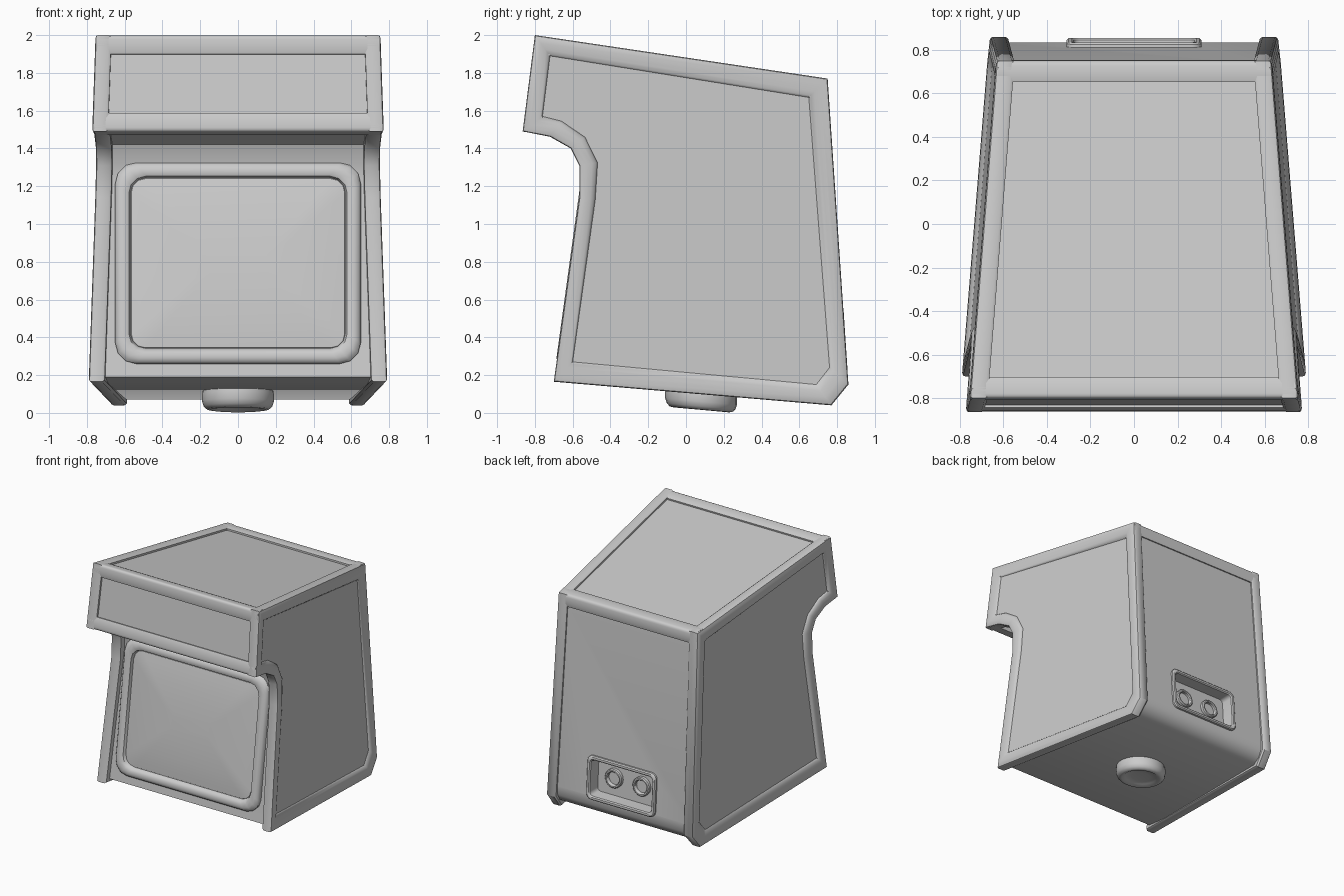
import bpy, bmesh, math
from mathutils import Vector

if "Cube" in bpy.data.objects:
    bpy.data.objects.remove(bpy.data.objects["Cube"])


def half_width(y, z):
    # cabinet narrows towards the back and slightly towards the top
    return 0.738 - 0.083 * y - 0.024 * z


def finish(name, bm):
    bmesh.ops.recalc_face_normals(bm, faces=bm.faces)
    me = bpy.data.meshes.new(name)
    bm.to_mesh(me)
    bm.free()
    ob = bpy.data.objects.new(name, me)
    bpy.context.collection.objects.link(ob)
    return ob


def loft(name, rings, closed=False):
    # joins equal-length point loops; caps the ends, or closes into a hoop
    bm = bmesh.new()
    vs = [[bm.verts.new(p) for p in r] for r in rings]
    n = len(vs[0])
    for i in range(len(vs) if closed else len(vs) - 1):
        a, b = vs[i], vs[(i + 1) % len(vs)]
        for j in range(n):
            k = (j + 1) % n
            bm.faces.new((a[j], a[k], b[k], b[j]))
    if not closed:
        bm.faces.new(vs[0])
        bm.faces.new(vs[-1])
    return finish(name, bm)


def extrude(name, prof, inset):
    # side profile (y, z) stretched across the tapered width
    return loft(name, [[(s * (half_width(y, z) - inset), y, z) for y, z in prof]
                       for s in (-1, 1)])


def round_rect(hw, z0, z1, r, place, depth, seg=3):
    pts = []
    corners = ((hw - r, z1 - r, 0), (r - hw, z1 - r, 90),
               (r - hw, z0 + r, 180), (hw - r, z0 + r, 270))
    for cx, cz, a0 in corners:
        for i in range(seg + 1):
            a = math.radians(a0 + 90 * i / seg)
            pts.append(place(cx + r * math.cos(a), cz + r * math.sin(a), depth))
    return pts


# side frames: softened moulding following the cabinet outline
outer = [(-0.80, 2.0), (0.75, 1.77), (0.86, 0.15), (0.77, 0.04), (-0.70, 0.165),
         (-0.565, 1.14), (-0.565, 1.31), (-0.61, 1.40), (-0.72, 1.462), (-0.865, 1.49)]
inner = [(-0.72, 1.89), (0.65, 1.67), (0.76, 0.24), (0.69, 0.15), (-0.60, 0.27),
         (-0.48, 1.13), (-0.468, 1.325), (-0.535, 1.46), (-0.66, 1.545), (-0.76, 1.57)]
section = [(1, 0.022), (0.9, 0.01), (0.7, 0.002), (0.4, 0), (0.15, 0.001), (0.04, 0.006),
           (0, 0.016), (0, 0.072), (0.08, 0.085), (1, 0.085)]
for side, s in (("left", -1), ("right", 1)):
    rings = []
    for p, q in zip(outer, inner):
        ring = []
        for t, d in section:
            y, z = p[0] + (q[0] - p[0]) * t, p[1] + (q[1] - p[1]) * t
            ring.append((s * (half_width(y, z) - d), y, z))
        rings.append(ring)
    loft(side + "_frame", rings, closed=True)

# cabinet body, set slightly back inside the frames
body = extrude("body", [
    (-0.782, 1.974), (0.732, 1.749), (0.833, 0.23), (0.828, 0.16), (0.795, 0.105),
    (0.73, 0.07), (-0.45, 0.155), (-0.655, 0.19), (-0.515, 1.2), (-0.52, 1.32),
    (-0.56, 1.42), (-0.70, 1.485), (-0.838, 1.53)], 0.022)

# cross bars at the three upper corners
for name, i in (("top_front_bar", 0), ("top_rear_bar", 1), ("sign_lower_bar", 9)):
    P, Q = Vector(outer[i]), Vector(inner[i])
    e1 = (Vector(outer[i - 1]) - P).normalized()
    e2 = (Vector(outer[(i + 1) % 10]) - P).normalized()
    r = 0.022
    arc = [P + e1 * r * (1 - k / 4) ** 2 + e2 * r * (k / 4) ** 2 for k in range(5)]
    prof = [P + e1 * 0.1 + e2 * 0.01, P + e1 * 0.07] + arc
    prof += [P + e2 * 0.07, P + e2 * 0.1 + e1 * 0.01, Q]
    if i == 9:
        prof[0] = P + e1 * 0.1
    extrude(name, [tuple(v) for v in prof], 0.012)


# screen bezel with bulging glass
def on_front(x, z, d):
    return (x, -0.645 + 0.137 * (z - 0.26) - d, z)


bezel = [(0, -0.03), (0, 0.02), (0.012, 0.036), (0.03, 0.045), (0.055, 0.045),
         (0.072, 0.036), (0.08, 0.012)]
loft("screen_bezel", [round_rect(0.65 - o, 0.26 + o, 1.325 - o, 0.11 - o * 0.3, on_front, d)
                      for o, d in bezel])
glass = [(0.075, 0), (0.085, 0.016), (0.14, 0.024), (0.24, 0.034), (0.36, 0.041), (0.48, 0.044)]
loft("screen_glass", [round_rect(0.65 - o, 0.26 + o, 1.325 - o, 0.085 * (1 - o * 1.6),
                                 on_front, d) for o, d in glass])


# socket recess in the back
def on_back(x, z, d):
    return (x, 0.833 - 0.066 * (z - 0.23) + d, z)


cutter = loft("socket_cutter", [round_rect(0.288, 0.232, 0.538, 0.03, on_back, d)
                                for d in (-0.12, 0.1)])
cutter.hide_render = True
mod = body.modifiers.new("socket_hole", 'BOOLEAN')
mod.operation = 'DIFFERENCE'
mod.object = cutter
mod.solver = 'EXACT'
bpy.context.view_layer.objects.active = body
bpy.ops.object.modifier_apply(modifier=mod.name)
bpy.data.objects.remove(cutter)

# socket tray: thin shell with a raised rim, open at the back
tray = [(0.026, -0.1), (0.026, -0.01), (0, -0.01), (0, 0.014), (0.008, 0.022),
        (0.024, 0.022), (0.032, 0.014), (0.034, -0.085)]
loft("socket_tray", [round_rect(0.31 - o, 0.21 + o, 0.56 - o, 0.045 - o * 0.5, on_back, d)
                     for o, d in tray])

# two round sockets
for name, cx in (("left_socket", -0.125), ("right_socket", 0.125)):
    rings = []
    for r, d in ((0.075, -0.09), (0.075, -0.062), (0.068, -0.055), (0.058, -0.055),
                 (0.052, -0.062), (0.052, -0.082)):
        rings.append([on_back(cx + r * math.cos(a), 0.385 + r * math.sin(a), d)
                      for a in (math.tau * k / 20 for k in range(20))])
    loft(name, rings)

# round foot with a dished, tilted underside
rings = []
for r, z in ((0.18, 0.15), (0.19, 0.10), (0.19, 0.06), (0.182, 0.035), (0.165, 0.019),
             (0.145, 0.016), (0.12, 0.03), (0.07, 0.036)):
    rings.append([(r * math.cos(a), 0.08 + r * math.sin(a), z - 0.09 * r * math.sin(a))
                  for a in (math.tau * k / 24 for k in range(24))])
loft("foot", rings)

# soft shading with crisp creases
for ob in bpy.context.scene.objects:
    ob.select_set(True)
bpy.context.view_layer.objects.active = body
bpy.ops.object.shade_smooth_by_angle(angle=math.radians(40))
